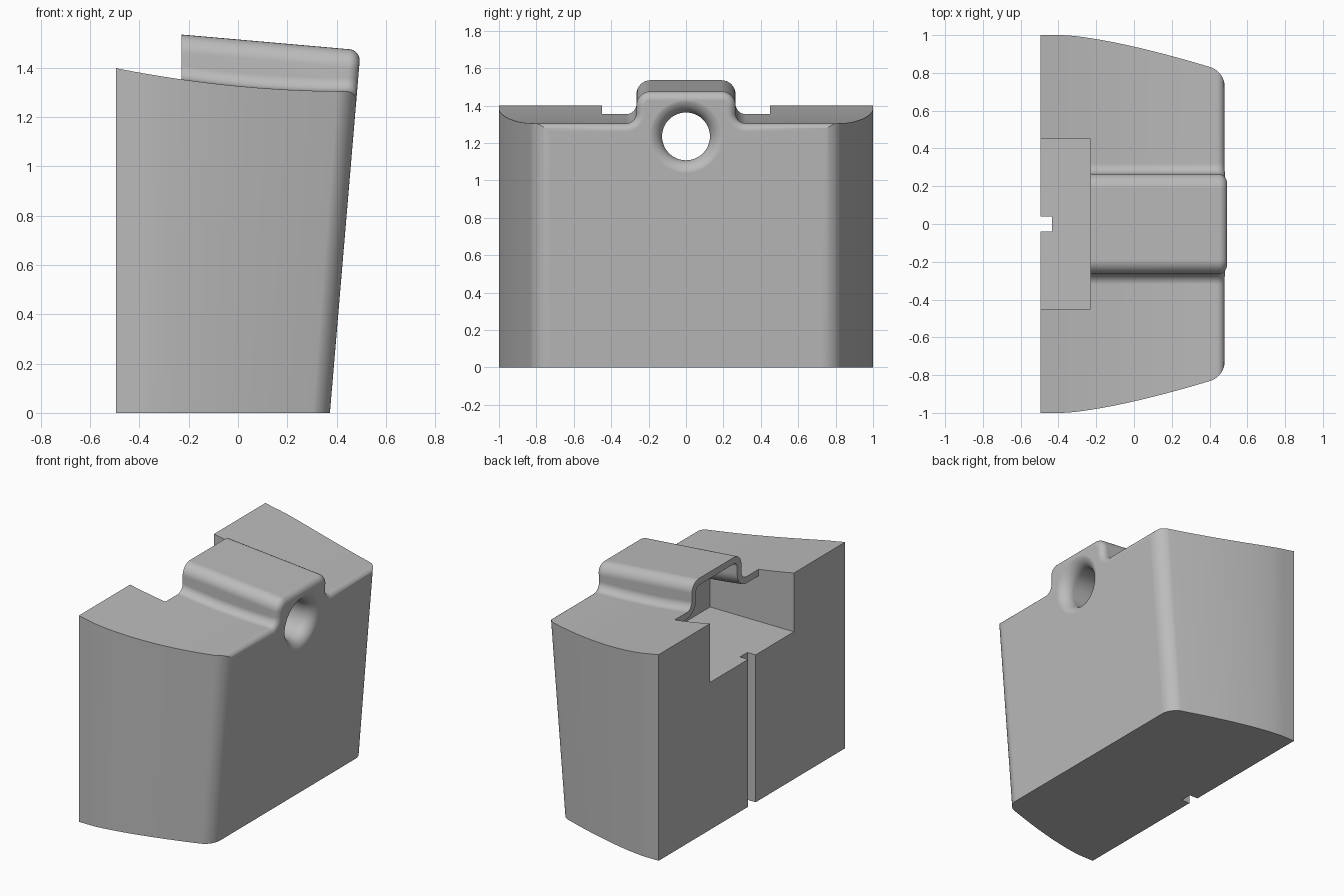
import bpy
import bmesh
from math import sin, cos, pi, sqrt

default_cube = bpy.data.objects.get("Cube")
if default_cube:
    bpy.data.objects.remove(default_cube, do_unlink=True)

BACK, LENGTH, LEAN = -0.495, 0.868, 0.0845   # back plane, depth at the floor, front slope
HUMP, ROUND_TOP, ROUND_FOOT = 0.265, 0.075, 0.055
LIP = 0.045                                  # shell thickness and front edge radius
FLOOR, POCKET, NOTCH_X = 1.0, 0.45, -0.23
ARC = 8


def loft(name, rings):
    """Closed solid through rings of equal point count."""
    bm = bmesh.new()
    rows = [[bm.verts.new(p) for p in ring] for ring in rings]
    n = len(rows[0])
    for a, b in zip(rows, rows[1:]):
        for i in range(n):
            j = (i + 1) % n
            bm.faces.new((a[i], a[j], b[j], b[i]))
    bm.faces.new(rows[0])
    bm.faces.new(rows[-1])
    bmesh.ops.recalc_face_normals(bm, faces=bm.faces)
    mesh = bpy.data.meshes.new(name)
    bm.to_mesh(mesh)
    bm.free()
    obj = bpy.data.objects.new(name, mesh)
    bpy.context.collection.objects.link(obj)
    return obj


def box(name, x0, x1, half_y, z0, z1):
    corners = [(-half_y, z0), (half_y, z0), (half_y, z1), (-half_y, z1)]
    return loft(name, [[(x, y, z) for y, z in corners] for x in (x0, x1)])


def roof(x, inset, half_width):
    """Wing, filleted hump, wing: the top outline in y and z at depth x."""
    base = 1.305 + 0.105 * (0.45 - x) ** 2
    crest = 1.535 - 0.088 * (x - NOTCH_X)
    foot, shoulder = ROUND_FOOT + inset, ROUND_TOP - inset
    half = [(half_width, base - inset)]
    for i in range(ARC + 1):
        t = pi / 2 * i / ARC
        half.append((HUMP + ROUND_FOOT - foot * sin(t), base + ROUND_FOOT - foot * cos(t)))
    for i in range(ARC + 1):
        t = pi / 2 * i / ARC
        half.append((HUMP - ROUND_TOP + shoulder * cos(t), crest - ROUND_TOP + shoulder * sin(t)))
    return half + [(-y, z) for y, z in reversed(half)]


def half_width(u):
    """Curved plan outline with rounded front corners."""
    w = 1 - 0.17 * (max(u - 0.12, 0) / 0.8) ** 1.4
    if u > 0.92:
        w -= 0.08 * (1 - sqrt(max(0, 1 - ((u - 0.92) / 0.08) ** 2)))
    return w


def body_ring(u):
    near = max(0, u - (1 - LIP))
    inset = LIP - sqrt(max(0, LIP ** 2 - near ** 2))
    w = half_width(u)
    outline = [(w, 0)] + roof(BACK + u * 0.985, inset, w) + [(-w, 0)]
    return [(BACK + u * (LENGTH + LEAN * z), y, z) for y, z in outline]


# Outer body
stations = [0.92 * i / 24 for i in range(24)]
stations += [0.92 + 0.08 * sin(pi / 2 * i / 14) for i in range(15)]
body = loft("housing_body", [body_ring(u) for u in stations])

# Rear notch, pocket under the thin roof, and key slot
notch = box("notch_cutter", -0.7, NOTCH_X, POCKET, FLOOR, 1.8)
pocket_rings = []
for i in range(13):
    x = -0.4 + 0.534 * i / 12
    outline = [(POCKET, FLOOR)] + roof(x, LIP, POCKET) + [(-POCKET, FLOOR)]
    pocket_rings.append([(x, y, z) for y, z in outline])
pocket = loft("pocket_cutter", pocket_rings)
slot = box("slot_cutter", -0.7, -0.433, 0.04, -0.2, 1.2)

# Through hole flaring into the leaning front face
profile = [(-0.42, 0.128)]
for i in range(11):
    t = pi / 2 * i / 10
    profile.append((-0.079 + 0.08 * sin(t), 0.128 + 0.08 * (1 - cos(t))))
profile.append((0.1, 0.208))
hole_rings = []
for offset, radius in profile:
    ring = []
    for k in range(48):
        a = 2 * pi * k / 48
        z = 1.235 + radius * sin(a)
        ring.append((BACK + LENGTH + LEAN * z + offset, radius * cos(a), z))
    hole_rings.append(ring)
hole = loft("hole_cutter", hole_rings)

bpy.ops.object.select_all(action='DESELECT')
bpy.context.view_layer.objects.active = body
body.select_set(True)
for cutter in (notch, pocket, slot, hole):
    cutter.hide_render = True
    cut = body.modifiers.new(cutter.name, 'BOOLEAN')
    cut.operation = 'DIFFERENCE'
    cut.solver = 'EXACT'
    cut.object = cutter
    bpy.ops.object.modifier_apply(modifier=cut.name)
    bpy.data.objects.remove(cutter, do_unlink=True)

# Single grey finish
grey = bpy.data.materials.new("plain_grey")
grey.use_nodes = True
colour = (0.5, 0.5, 0.5, 1)
grey.diffuse_color = colour
grey.node_tree.nodes["Principled BSDF"].inputs["Base Color"].default_value = colour
body.data.materials.clear()
body.data.materials.append(grey)

# Smooth fillets, flat large faces
bpy.ops.object.shade_smooth_by_angle(angle=pi / 6)
weighted = body.modifiers.new("flat_face_normals", 'WEIGHTED_NORMAL')
weighted.keep_sharp = True
